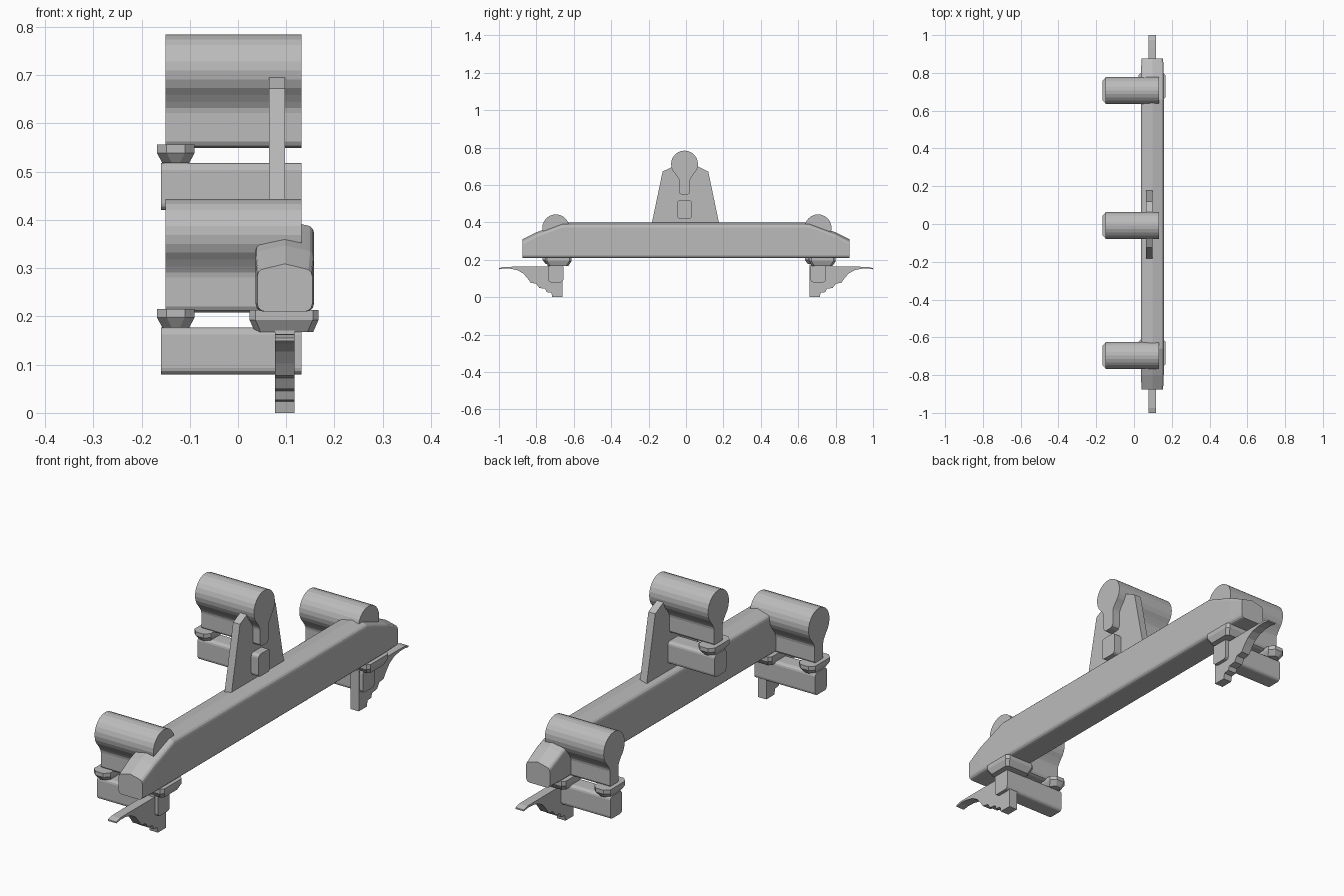
import bpy, bmesh, math
from mathutils import Vector

cube = bpy.data.objects.get("Cube")
if cube:
    bpy.data.objects.remove(cube, do_unlink=True)

grey = bpy.data.materials.new("plain grey")
grey.use_nodes = True
COLOUR = (0.5, 0.5, 0.5, 1)
grey.diffuse_color = COLOUR
grey.node_tree.nodes["Principled BSDF"].inputs["Base Color"].default_value = COLOUR


def loft(name, rings):
    """Skin a list of equal-length closed rings and cap both ends."""
    bm = bmesh.new()
    loops = [[bm.verts.new(p) for p in ring] for ring in rings]
    n = len(loops[0])
    for a, b in zip(loops, loops[1:]):
        for i in range(n):
            j = (i + 1) % n
            bm.faces.new((a[i], a[j], b[j], b[i]))
    bm.faces.new(loops[0])
    bm.faces.new(loops[-1])
    bmesh.ops.recalc_face_normals(bm, faces=bm.faces)
    mesh = bpy.data.meshes.new(name)
    bm.to_mesh(mesh)
    bm.free()
    mesh.materials.append(grey)
    obj = bpy.data.objects.new(name, mesh)
    bpy.context.collection.objects.link(obj)
    return obj


def prism(name, profile, x0, x1):
    """Extrude a (y, z) profile along x."""
    return loft(name, [[(x, y, z) for y, z in profile] for x in (x0, x1)])


def rounded_rect(w, h, r, steps=3):
    """Rounded rectangle centred on the origin, counter-clockwise."""
    pts = []
    for k, (sx, sy) in enumerate([(1, 1), (-1, 1), (-1, -1), (1, -1)]):
        for s in range(steps + 1):
            a = math.pi / 2 * (k + s / steps)
            pts.append((sx * (w / 2 - r) + r * math.cos(a),
                        sy * (h / 2 - r) + r * math.sin(a)))
    return pts


def keyhole(y, z):
    """Round tube merging through a flare into a narrow rounded web."""
    r, half, drop = 0.072, 0.029, 0.163
    arc = [math.radians(-48 + 276 * i / 18) for i in range(19)]
    right = [(half + 0.009, -0.068), (half + 0.002, -0.08), (half, -0.09),
             (half, -drop + 0.013), (half - 0.005, -drop + 0.004), (half - 0.014, -drop)]
    pts = [(r * math.cos(a), r * math.sin(a)) for a in arc]
    pts += [(-a, b) for a, b in right] + right[::-1]
    return [(y + a, z + b) for a, b in pts]


def clip(name, x0, x1, y, z0, z1, half, chamfer):
    """Chamfered plate that tapers towards its lower edge."""
    def ring(z, inset_x, inset_y):
        a, b, h = x0 + inset_x, x1 - inset_x, half - inset_y
        c = chamfer
        return [(a, y - h + c, z), (a + c, y - h, z), (b - c, y - h, z), (b, y - h + c, z),
                (b, y + h - c, z), (b - c, y + h, z), (a + c, y + h, z), (a, y + h - c, z)]
    mid = z0 + 0.55 * (z1 - z0)
    return loft(name, [ring(z0, 0.011, 0.016), ring(mid, 0, 0), ring(z1, 0, 0)])


# Main beam with sloping, slightly ridged ends
CX = 0.097
stations = [(0.875, 0.305, 0.114), (0.80, 0.343, 0.121), (0.66, 0.395, 0.121)]
stations = [(-y, t, w) for y, t, w in stations] + stations[::-1]
rings = []
for y, top, w in stations:
    h = top - 0.21
    section = rounded_rect(w, h, 0.016)
    section.insert(4, (0, h / 2 + 0.004))
    rings.append([(CX + a, y, 0.21 + h / 2 + b - (0.006 if b > 0 and a else 0))
                  for a, b in section])
loft("main_beam", rings)

# Upright plate carrying the middle unit
half_plate = [(0.182, 0.385), (0.122, 0.672), (0.065, 0.70)]
prism("upright_plate", [(-a - 0.003, b) for a, b in half_plate]
      + [(a - 0.003, b) for a, b in half_plate[::-1]], 0.064, 0.097)

# Three tube units, each with a clip and a lower bar
bar = rounded_rect(0.08, 0.097, 0.014)
for label, y, z in [("front", -0.696, 0.371), ("middle", -0.008, 0.712), ("back", 0.706, 0.371)]:
    prism(label + "_tube", keyhole(y, z), -0.15, 0.132)
    prism(label + "_lower_bar", [(y + a, z - 0.243 + b) for a, b in bar], -0.16, 0.132)
    clip(label + "_clip", -0.168, -0.09, y, z - 0.194, z - 0.156, 0.07, 0.02)

# Brackets under the beam and the curved hooks
hook = [(0.66, 0.166), (0.66, 0.003), (0.715, 0.003), (0.72, 0.027), (0.745, 0.03),
        (0.752, 0.048), (0.785, 0.053), (0.80, 0.075), (0.83, 0.08), (0.848, 0.105),
        (0.87, 0.13), (0.90, 0.147), (0.935, 0.155), (0.97, 0.157), (1.0, 0.152),
        (1.0, 0.158), (0.975, 0.165), (0.93, 0.166)]
for label, side, y in [("front", -1, -0.683), ("back", 1, 0.729)]:
    clip(label + "_bracket", 0.024, 0.167, y, 0.168, 0.213, 0.071, 0.012)
    prism(label + "_hook", [(side * a, b - 0.003) for a, b in hook], 0.077, 0.117)
    prism(label + "_hook_stem", [(side * a, b) for a, b in
          [(0.66, 0.15), (0.66, 0.175), (0.74, 0.175), (0.74, 0.15)]], 0.077, 0.117)
